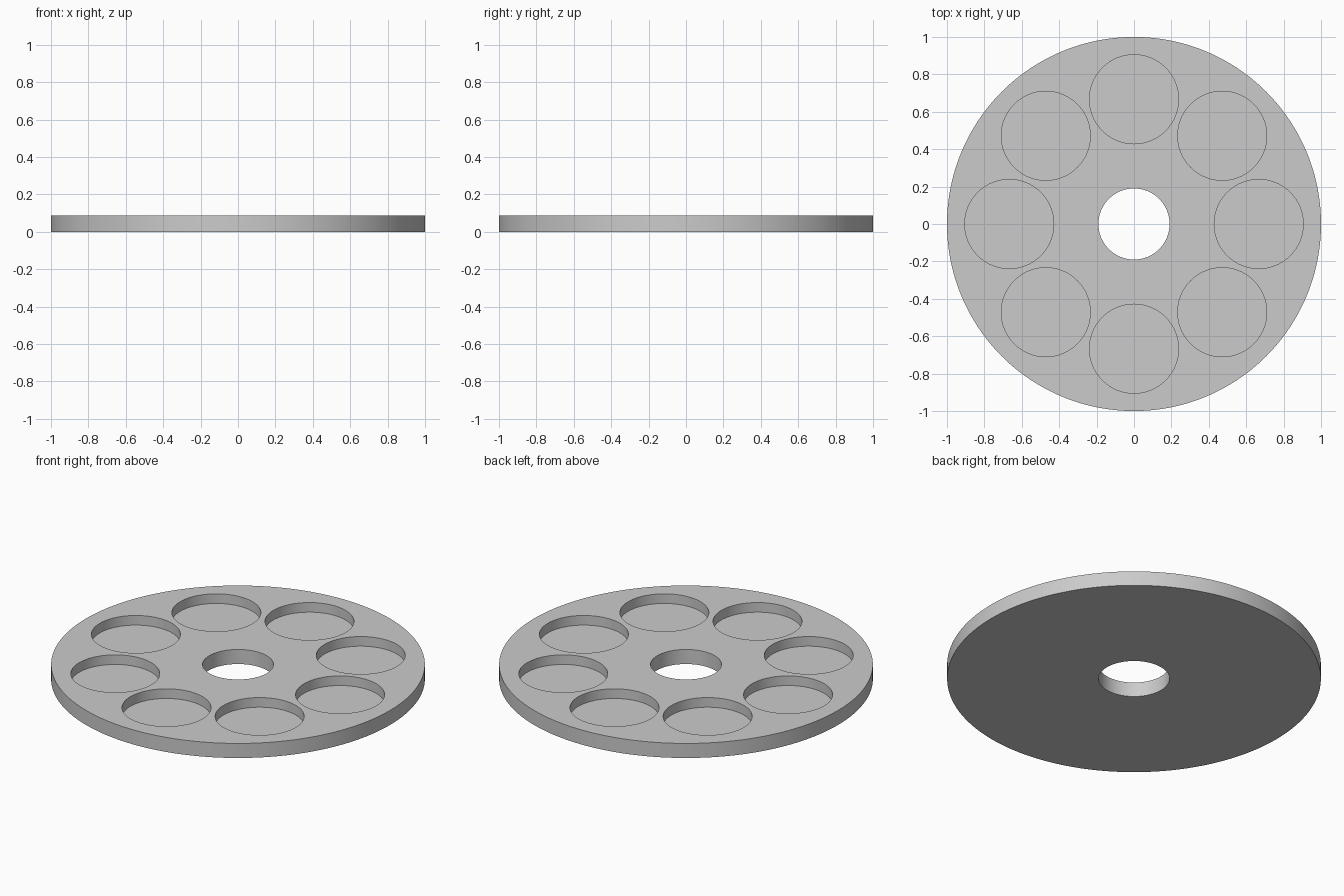
import bpy
import math

cube = bpy.data.objects.get("Cube")
if cube:
    bpy.data.objects.remove(cube, do_unlink=True)

THICKNESS = 0.086
POCKET_DEPTH = 0.057
POCKET_RADIUS = 0.238
POCKET_RING = 0.667
BORE_RADIUS = 0.19
POCKETS = 8

grey = bpy.data.materials.new("light_grey")
grey.use_nodes = True
grey.diffuse_color = (0.6, 0.6, 0.6, 1)
grey.node_tree.nodes["Principled BSDF"].inputs["Base Color"].default_value = (0.6, 0.6, 0.6, 1)


def cylinder(name, radius, z0, z1, x=0, y=0, sides=96):
    bpy.ops.mesh.primitive_cylinder_add(vertices=sides, radius=radius, depth=z1 - z0,
                                        location=(x, y, (z0 + z1) / 2))
    obj = bpy.context.object
    obj.name = name
    obj.data.materials.append(grey)
    return obj


# Round tray
tray = cylinder("round_tray", 1, 0, THICKNESS, sides=192)

# Cutters: central through hole and a ring of blind round pockets
cutters = [cylinder("bore_cutter", BORE_RADIUS, -0.1, THICKNESS + 0.1)]
for i in range(POCKETS):
    a = 2 * math.pi * i / POCKETS
    cutters.append(cylinder("pocket_cutter", POCKET_RADIUS, THICKNESS - POCKET_DEPTH,
                            THICKNESS + 0.1, POCKET_RING * math.cos(a), POCKET_RING * math.sin(a)))

# Cut each one and discard the cutter
for cutter in cutters:
    cutter.hide_render = True
    bpy.ops.object.select_all(action='DESELECT')
    tray.select_set(True)
    bpy.context.view_layer.objects.active = tray
    mod = tray.modifiers.new("cut", 'BOOLEAN')
    mod.operation = 'DIFFERENCE'
    mod.solver = 'EXACT'
    mod.object = cutter
    bpy.ops.object.modifier_apply(modifier=mod.name)
    bpy.data.objects.remove(cutter, do_unlink=True)

# Smooth curved walls, crisp rims
bpy.ops.object.shade_smooth_by_angle(angle=math.radians(30))
